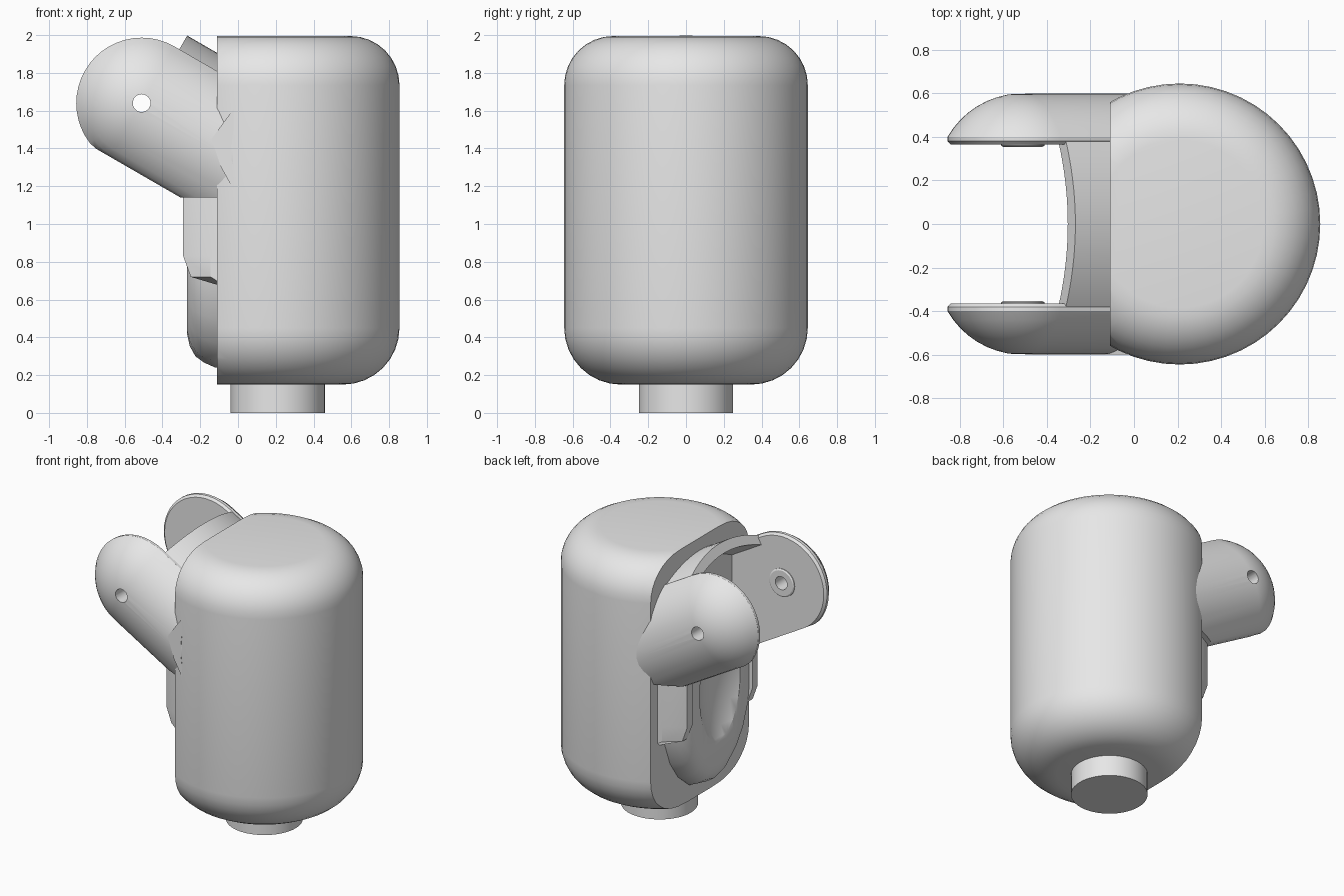
import bpy, bmesh, math
from mathutils import Vector, Matrix

cube = bpy.data.objects.get("Cube")
if cube:
    bpy.data.objects.remove(cube, do_unlink=True)

grey = bpy.data.materials.new("plain_grey")
grey.use_nodes = True
COLOUR = (0.8, 0.8, 0.8, 1)
grey.diffuse_color = COLOUR
grey.node_tree.nodes["Principled BSDF"].inputs["Base Color"].default_value = COLOUR

CENTRE_X = 0.21                      # axis of the body
CUT_X = -0.11                        # flat side of the body
PIVOT = Vector((-0.51, 0, 1.64))     # hinge hole
ALONG = Vector((-math.cos(math.pi / 6), 0, 0.5))
ACROSS = Vector((0.5, 0, math.cos(math.pi / 6)))


def arm_point(u, v, y):
    return PIVOT + ALONG * u + ACROSS * v + Vector((0, y, 0))


def finish(name, bm):
    bmesh.ops.recalc_face_normals(bm, faces=bm.faces)
    mesh = bpy.data.meshes.new(name)
    bm.to_mesh(mesh)
    bm.free()
    obj = bpy.data.objects.new(name, mesh)
    bpy.context.collection.objects.link(obj)
    mesh.materials.append(grey)
    return obj


def loft(loops):
    """Closed skin through equal loops, capped at both ends."""
    bm = bmesh.new()
    rings = [[bm.verts.new(p) for p in loop] for loop in loops]
    for a, b in zip(rings, rings[1:]):
        for i in range(len(a)):
            j = (i + 1) % len(a)
            bm.faces.new((a[i], a[j], b[j], b[i]))
    bm.faces.new(rings[0])
    bm.faces.new(rings[-1])
    return bm


def clip(bm, point, normal):
    """Remove the side the normal points to and close the cut."""
    cut = bmesh.ops.bisect_plane(bm, geom=bm.verts[:] + bm.edges[:] + bm.faces[:],
                                 plane_co=point, plane_no=normal, clear_outer=True)
    edges = [e for e in cut["geom_cut"] if isinstance(e, bmesh.types.BMEdge)]
    bmesh.ops.holes_fill(bm, edges=edges, sides=0)


def subtract(obj, cutter):
    mod = obj.modifiers.new("cut", "BOOLEAN")
    mod.operation = "DIFFERENCE"
    mod.solver = "EXACT"
    mod.object = cutter
    bpy.context.view_layer.objects.active = obj
    bpy.ops.object.modifier_apply(modifier=mod.name)


def circle_y(radius, y, count=32):
    turns = [2 * math.pi * i / count for i in range(count)]
    return [PIVOT + Vector((radius * math.cos(t), y, radius * math.sin(t))) for t in turns]


parts = []

# body: rounded can with one flat side
RADIUS, LOW, HIGH = 0.645, 0.15, 1.995
profile = []
for corner, z, start in ((0.3, LOW + 0.3, -90), (0.26, HIGH - 0.26, 0)):
    for k in range(9):
        t = math.radians(start + k * 90 / 8)
        profile.append((RADIUS - corner + corner * math.cos(t), z + corner * math.sin(t)))
rings = []
for r, z in profile:
    rings.append([(CENTRE_X + r * math.cos(a), r * math.sin(a), z)
                  for a in (2 * math.pi * i / 56 for i in range(56))])
bm = loft(rings)
clip(bm, (CUT_X, 0, 0), (-1, 0, 0))
parts.append(finish("body", bm))

# peg under the body
bm = bmesh.new()
bmesh.ops.create_cone(bm, cap_ends=True, segments=48, radius1=0.25, radius2=0.25, depth=0.2,
                      matrix=Matrix.Translation((CENTRE_X, 0, 0.1)))
parts.append(finish("bottom_peg", bm))

# hinge hole cutter
hole = finish("hinge_hole_cutter", loft([circle_y(0.047, -1), circle_y(0.047, 1)]))
hole.hide_render = True


def prong_loop(r, y):
    pts = [arm_point(-0.75, -min(r, 0.33), y)]
    for k in range(25):
        t = math.radians(-90 + 180 * k / 24)
        pts.append(arm_point(r * math.cos(t), max(r * math.sin(t), -0.33), y))
    pts.append(arm_point(-0.75, r, y))
    return pts


for side, label in ((1, "back"), (-1, "front")):
    # prong with a domed outside
    layers = [(0.33, 0.365), (0.346, 0.38)]
    for k in range(9):
        t = math.radians(30 + 57 * k / 8)
        layers.append((0.4 * math.cos(t), 0.2 + 0.4 * math.sin(t)))
    bm = loft([prong_loop(r, side * y) for r, y in layers])
    clip(bm, (0, 0, 1.14), (0, 0, -1))
    clip(bm, (0, 0, 0), (1, 0, 0))
    prong = finish(label + "_prong", bm)
    subtract(prong, hole)
    # raised washer on the inner face
    boss = finish(label + "_washer", loft([circle_y(0.09, side * 0.354),
                                           circle_y(0.1, side * 0.36),
                                           circle_y(0.1, side * 0.375)]))
    subtract(boss, hole)
    # cheek below the prong
    outline = ((-0.05, 1.3), (-0.29, 1.3), (-0.29, 0.83), (-0.25, 0.72), (-0.05, 0.66))
    bm = loft([[(x, side * 0.34, z) for x, z in outline],
               [(x, side * 0.4, z) for x, z in outline],
               [(max(x, -0.145), side * 0.48, z) for x, z in outline]])
    parts += [prong, boss, finish(label + "_cheek", bm)]

bpy.data.objects.remove(hole, do_unlink=True)

# arched bridge between the prongs
ys = [-0.42 + 0.84 * i / 20 for i in range(21)]
loops = []
for u in (-0.03, -0.6):
    upper = [arm_point(u, 0.43 - 0.6 * y * y, y) for y in ys]
    lower = [arm_point(u, 0.36 - 0.6 * y * y, y) for y in reversed(ys)]
    loops.append(upper + lower)
bm = loft(loops)
clip(bm, (-0.08, 0, 0), (1, 0, 0))
parts.append(finish("arched_bridge", bm))

# lower pad, tapering to a rounded foot
half = ((0.44, 1.2), (0.44, 0.83), (0.4, 0.66), (0.34, 0.5), (0.25, 0.37), (0.13, 0.27))
pad = list(half) + [(0, 0.24)] + [(-y, z) for y, z in reversed(half)]
loops = []
for x, s in ((-0.05, 1), (-0.12, 1), (-0.18, 0.96), (-0.225, 0.91), (-0.255, 0.83), (-0.27, 0.73)):
    loops.append([(x, y * s, z if z > 1 else 0.9 + (z - 0.9) * s) for y, z in pad])
lower_pad = finish("lower_pad", loft(loops))

# shallow scoop in the pad
bm = bmesh.new()
bmesh.ops.create_uvsphere(bm, u_segments=40, v_segments=24, radius=1,
                          matrix=Matrix.Translation((-0.5, 0, 0.98)) @
                          Matrix.Diagonal((0.3, 0.36, 0.62, 1)))
scoop = finish("scoop_cutter", bm)
scoop.hide_render = True
subtract(lower_pad, scoop)
bpy.data.objects.remove(scoop, do_unlink=True)
parts.append(lower_pad)

# crescent flare joining the front prong to the body
crescent = [(-0.035 + 0.075 * (k / 6) ** 2, 1.38 + 0.31 * k / 6) for k in range(-6, 7)]
crescent += [(-0.06, 1.56), (-0.14, 1.45), (-0.09, 1.3)]
parts.append(finish("crescent_flare", loft([[(x, y, z) for x, z in crescent]
                                            for y in (-0.45, -0.6)])))

# smooth shading with sharp creases
bpy.ops.object.select_all(action="DESELECT")
for obj in parts:
    obj.select_set(True)
bpy.context.view_layer.objects.active = parts[0]
bpy.ops.object.shade_smooth_by_angle(angle=math.radians(30))
